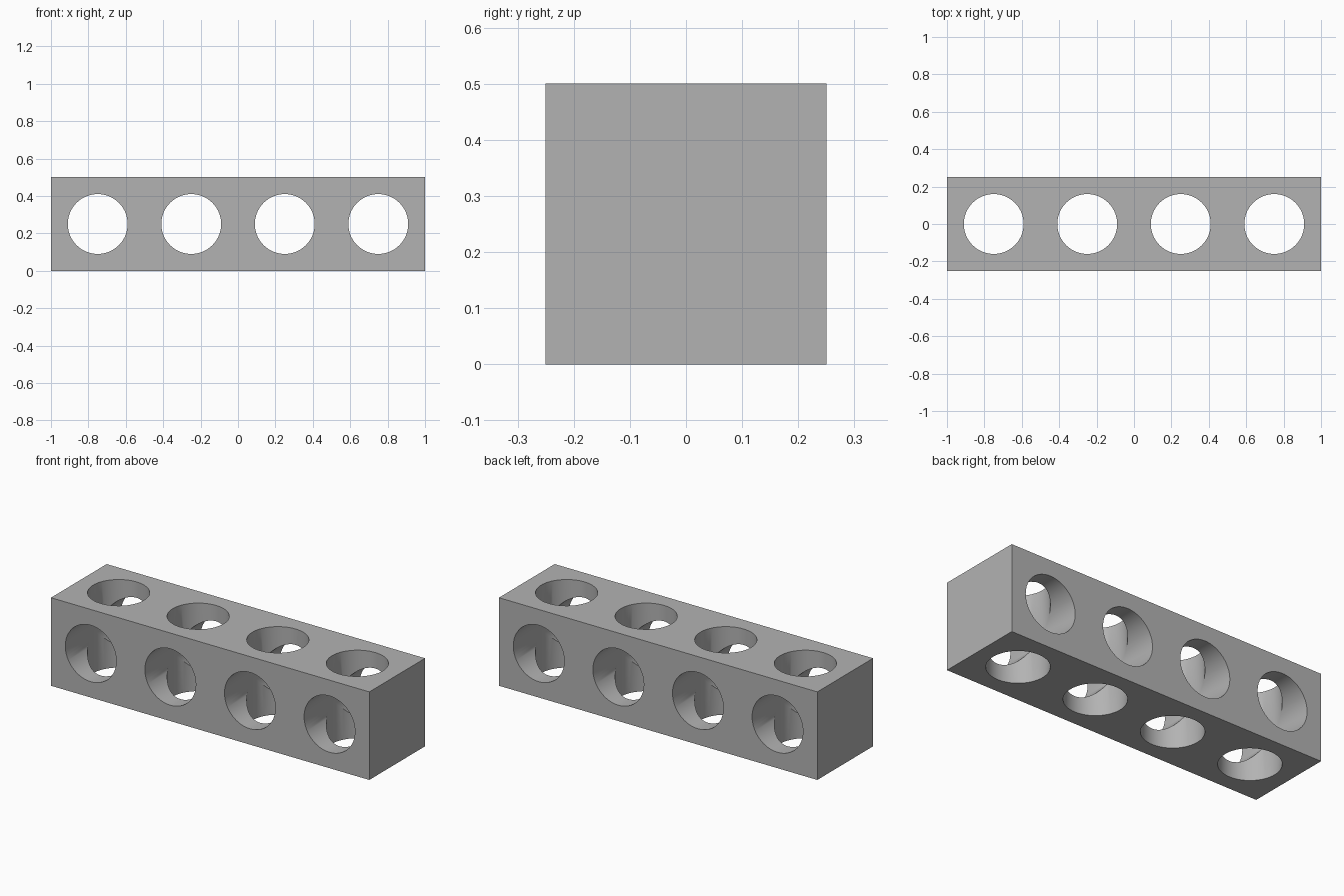
import bpy
import bmesh
from math import radians
from mathutils import Matrix, Vector

cube = bpy.data.objects.get("Cube")
if cube:
    bpy.data.objects.remove(cube, do_unlink=True)

LENGTH, SIDE, RADIUS, HOLES = 2.0, 0.5, 0.16, 4
CENTRE_Z = SIDE / 2

grey = bpy.data.materials.new("plain grey")
grey.use_nodes = True
colour = (0.45, 0.45, 0.45, 1)
grey.diffuse_color = colour
grey.node_tree.nodes["Principled BSDF"].inputs["Base Color"].default_value = colour


def make_object(name, bm):
    mesh = bpy.data.meshes.new(name)
    bm.to_mesh(mesh)
    bm.free()
    mesh.materials.append(grey)
    obj = bpy.data.objects.new(name, mesh)
    bpy.context.collection.objects.link(obj)
    return obj


def hole_cutter(name, rotation):
    """A row of evenly spaced cylinders along the beam."""
    bm = bmesh.new()
    pitch = LENGTH / HOLES
    for i in range(HOLES):
        place = Matrix.Translation((pitch * (i + 0.5) - LENGTH / 2, 0, CENTRE_Z))
        bmesh.ops.create_cone(bm, cap_ends=True, segments=64, radius1=RADIUS,
                              radius2=RADIUS, depth=SIDE * 2, matrix=place @ rotation)
    cutter = make_object(name, bm)
    cutter.hide_render = True
    return cutter


# Square beam
bm = bmesh.new()
bmesh.ops.create_cube(bm, size=1, matrix=Matrix.Translation((0, 0, CENTRE_Z))
                      @ Matrix.Diagonal(Vector((LENGTH, SIDE, SIDE, 1))))
beam = make_object("beam", bm)
bpy.context.view_layer.objects.active = beam
beam.select_set(True)

# Vertical holes, then front-to-back holes crossing them
for name, rotation in (("vertical_holes", Matrix.Identity(4)),
                       ("cross_holes", Matrix.Rotation(radians(90), 4, "X"))):
    cutter = hole_cutter(name, rotation)
    cut = beam.modifiers.new(name, "BOOLEAN")
    cut.operation = "DIFFERENCE"
    cut.solver = "EXACT"
    cut.object = cutter
    bpy.ops.object.modifier_apply(modifier=cut.name)
    bpy.data.objects.remove(cutter, do_unlink=True)

# Smooth bores with crisp rims
bpy.ops.object.shade_smooth_by_angle(angle=radians(30))
